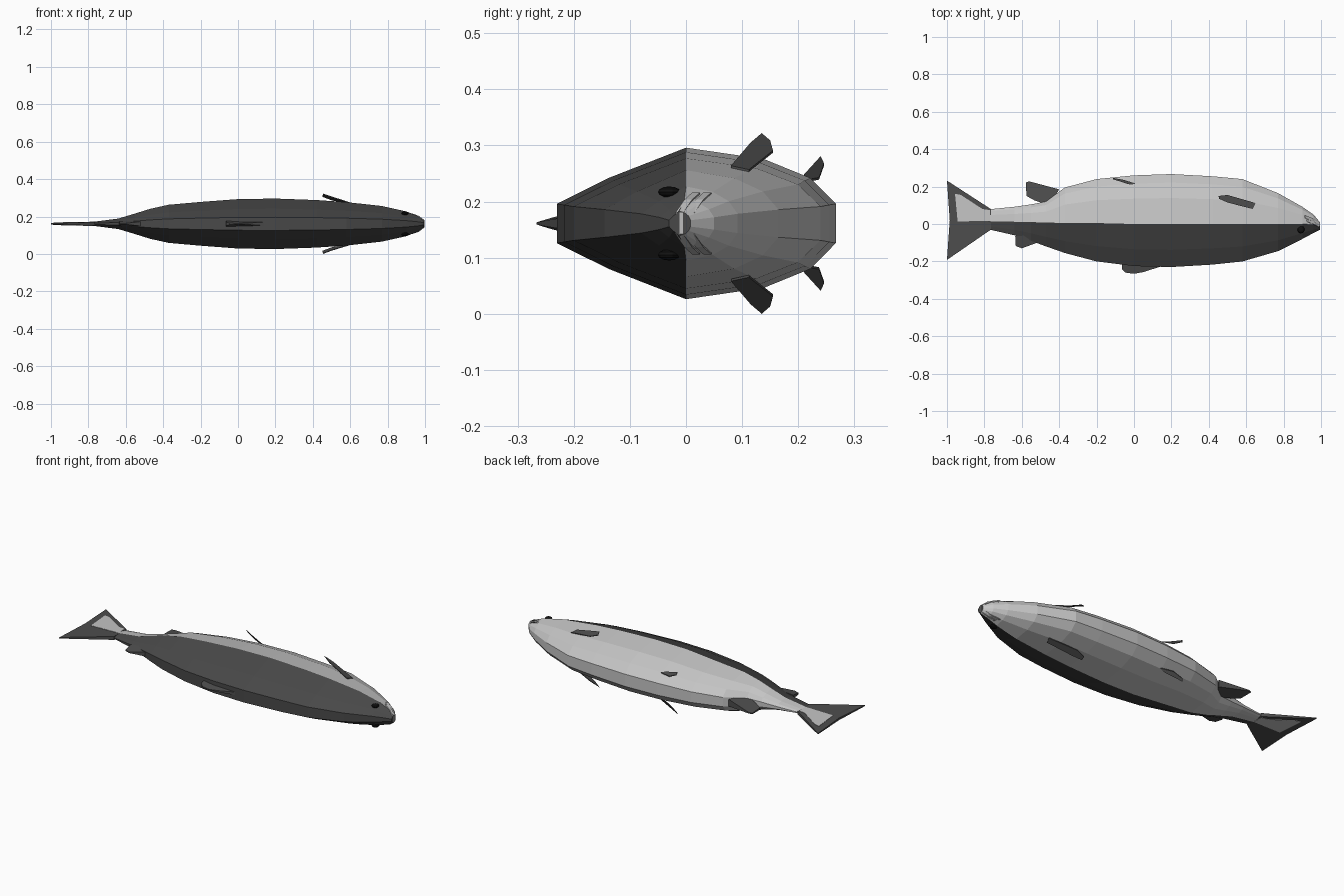
import bpy, bmesh, math

ZC = 0.161  # height of the fish's mid plane


def material(name, v):
    m = bpy.data.materials.new(name)
    m.diffuse_color = (v, v, v, 1)
    return m


DARK = material("dark back grey", 0.065)
LIGHT = material("pale belly grey", 0.56)
FIN = material("fin grey", 0.075)
BLACK = material("eye black", 0.006)
LIP = material("lip grey", 0.5)


def finish(name, bm, *mats):
    bmesh.ops.recalc_face_normals(bm, faces=bm.faces[:])
    me = bpy.data.meshes.new(name)
    bm.to_mesh(me)
    bm.free()
    for m in mats:
        me.materials.append(m)
    ob = bpy.data.objects.new(name, me)
    bpy.context.collection.objects.link(ob)
    return ob


def fin(name, pts, mat=FIN):
    """Tapered blade: points are x, y, offset from mid plane, half thickness."""
    bm = bmesh.new()
    up = [bm.verts.new((x, y, ZC + h + t)) for x, y, h, t in pts]
    dn = [bm.verts.new((x, y, ZC + h - t)) for x, y, h, t in pts]
    bm.faces.new(up)
    bm.faces.new(dn[::-1])
    n = len(pts)
    for i in range(n):
        j = (i + 1) % n
        bm.faces.new((up[i], dn[i], dn[j], up[j]))
    return finish(name, bm, mat)


# body: stations of x, belly y, back y, half width, side ridge y
stations = [
    (-0.78, 0.078, -0.028, 0.010, 0.015), (-0.64, 0.092, -0.06, 0.028, 0.012),
    (-0.55, 0.105, -0.09, 0.055, 0.010), (-0.47, 0.12, -0.12, 0.080, 0.008),
    (-0.37, 0.195, -0.155, 0.102, 0.005), (-0.2, 0.24, -0.20, 0.117, 0.005),
    (0.0, 0.26, -0.225, 0.132, 0.0), (0.2, 0.267, -0.23, 0.135, 0.0),
    (0.42, 0.255, -0.217, 0.127, 0.0), (0.58, 0.24, -0.20, 0.116, 0.0),
    (0.77, 0.165, -0.145, 0.095, 0.0), (0.9, 0.092, -0.08, 0.066, 0.0),
    (0.96, 0.05, -0.048, 0.042, -0.003), (0.995, 0.008, -0.03, 0.022, -0.012)]
half = [(1, 0.26), (0.83, 0.6), (0.52, 0.85), (0, 1), (-0.6, 0.6), (-1, 0.26)]
section = half + [(a, -b) for a, b in reversed(half)]

bm = bmesh.new()
rings = []
for x, belly, back, w, mid in stations:
    rings.append([bm.verts.new((x, mid + (a * (belly - mid) if a > 0 else -a * (back - mid)),
                                ZC + b * w)) for a, b in section])
n = len(section)
for r, s in zip(rings, rings[1:]):
    for i in range(n):
        j = (i + 1) % n
        f = bm.faces.new((r[i], r[j], s[j], s[i]))
        # back faces are dark, belly faces pale
        f.material_index = 0 if section[i][0] + section[j][0] < 0 else 1
bm.faces.new(rings[0])
bm.faces.new(rings[-1][::-1])
finish("body", bm, DARK, LIGHT)

# tail fin with pale inner patch
fin("tail_fin", [(-0.765, 0.08, 0, 0.010), (-1.0, 0.232, 0, 0.003), (-0.985, 0.02, 0, 0.006),
                 (-1.0, -0.192, 0, 0.003), (-0.765, -0.03, 0, 0.010)])
fin("tail_patch", [(-0.77, 0.074, 0, 0.0115), (-0.81, 0.08, 0, 0.0105), (-0.925, 0.155, 0, 0.0075),
                   (-0.957, 0.162, 0, 0.0065), (-0.943, 0.014, 0, 0.0082), (-0.77, 0.016, 0, 0.0115)], LIGHT)

# fins along the mid plane
fin("dorsal_fin", [(-0.065, -0.20, 0, 0.02), (-0.065, -0.24, 0, 0.010), (-0.045, -0.26, 0, 0.004),
                   (0.0, -0.266, 0, 0.002), (0.05, -0.257, 0, 0.004), (0.16, -0.222, 0, 0.010),
                   (0.14, -0.20, 0, 0.012)])
fin("adipose_fin", [(-0.49, -0.09, 0, 0.015), (-0.60, -0.13, 0, 0.003), (-0.632, -0.118, 0, 0.003),
                    (-0.635, -0.065, 0, 0.012), (-0.55, -0.06, 0, 0.02)])
fin("anal_fin", [(-0.45, 0.10, 0, 0.025), (-0.53, 0.125, 0, 0.012), (-0.575, 0.15, 0, 0.006),
                 (-0.578, 0.222, 0, 0.003), (-0.56, 0.228, 0, 0.003), (-0.40, 0.185, 0, 0.02)])

# mirrored parts: paired fins, eyes
for side, s in (("left", 1), ("right", -1)):
    fin("pectoral_fin_" + side, [(x, y, s * h, 0.002) for x, y, h in (
        (0.65, 0.112, 0.094), (0.635, 0.08, 0.101), (0.50, 0.115, 0.142), (0.455, 0.135, 0.159),
        (0.452, 0.15, 0.146), (0.50, 0.155, 0.128))])
    fin("pelvic_fin_" + side, [(x, y, s * h, 0.002) for x, y, h in (
        (0.012, 0.216, 0.076), (-0.02, 0.21, 0.085), (-0.115, 0.24, 0.118),
        (-0.11, 0.246, 0.105), (-0.06, 0.237, 0.08))])
    bm = bmesh.new()
    bmesh.ops.create_uvsphere(bm, u_segments=10, v_segments=6, radius=0.02)
    bmesh.ops.scale(bm, vec=(1, 1, 0.5), verts=bm.verts[:])
    bmesh.ops.translate(bm, vec=(0.893, -0.03, ZC + s * 0.056), verts=bm.verts[:])
    finish("eye_" + side, bm, BLACK)

# lips: two stepped bands curving round the snout
for name, dx, dy in (("upper_lip", 0.0, 0.0), ("lower_lip", -0.012, 0.02)):
    bm = bmesh.new()
    arc = [(0.925, 0.018, 0.052), (0.962, 0.004, 0.04), (0.990, -0.012, 0.018)]
    path = arc + [(x, y, -h) for x, y, h in reversed(arc)]
    loops = []
    for x, y, h in path:
        k = 0.9
        loops.append([bm.verts.new((x + dx + ox, y + dy + oy, ZC + h * q)) for ox, oy, q in (
            (0.004, -0.007, 1.06), (0.006, 0.007, 1.06), (-0.02, 0.007, k), (-0.02, -0.007, k))])
    for r, t in zip(loops, loops[1:]):
        for i in range(4):
            bm.faces.new((r[i], r[(i + 1) % 4], t[(i + 1) % 4], t[i]))
    bm.faces.new(loops[0])
    bm.faces.new(loops[-1][::-1])
    finish(name, bm, LIP)
